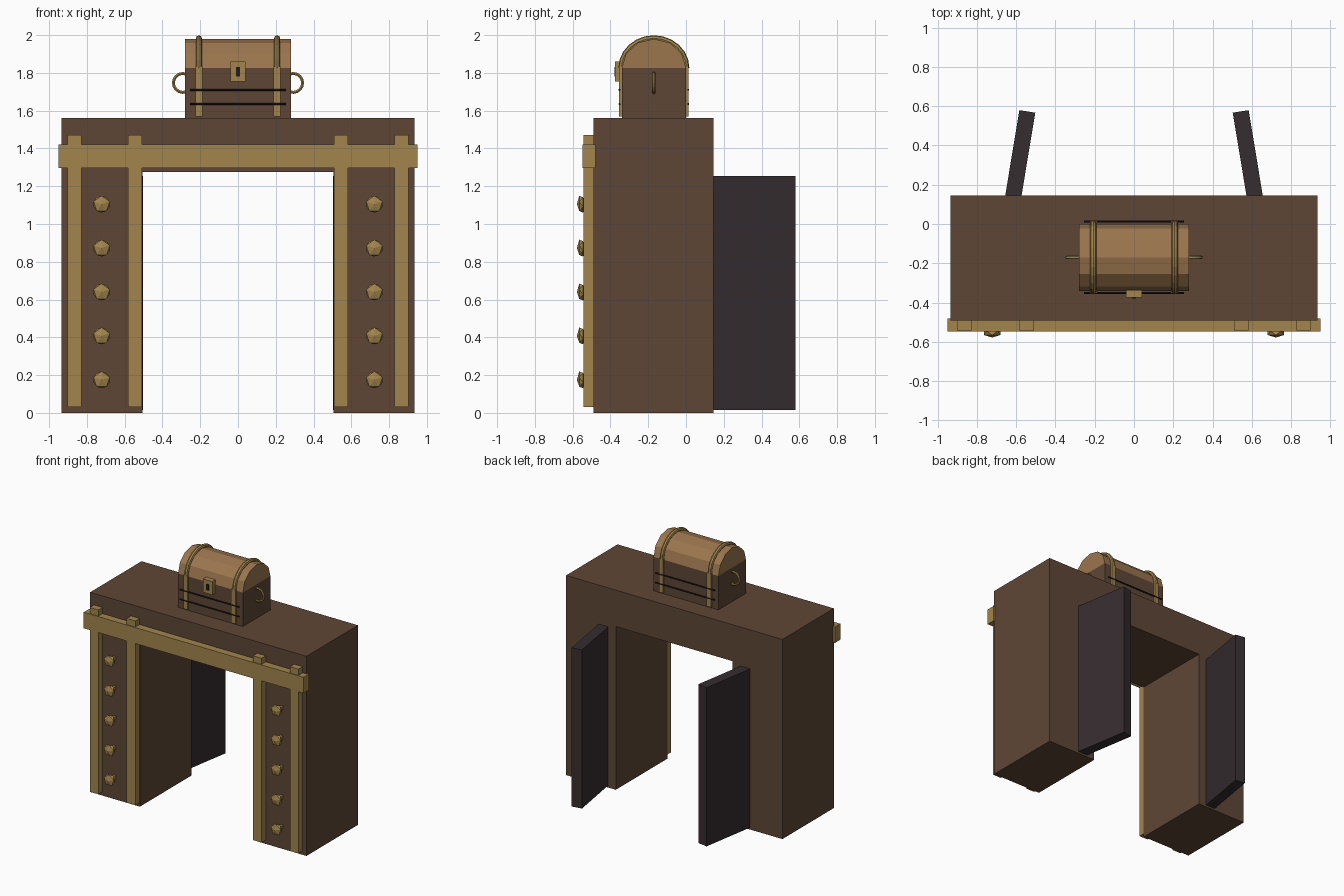
import bpy, bmesh, math
from mathutils import Matrix, Vector

cube = bpy.data.objects.get("Cube")
if cube:
    bpy.data.objects.remove(cube, do_unlink=True)


def material(name, r, g, b):
    m = bpy.data.materials.new(name)
    m.use_nodes = True
    m.diffuse_color = (r, g, b, 1)
    m.node_tree.nodes["Principled BSDF"].inputs["Base Color"].default_value = (r, g, b, 1)
    return m


WOOD = material("dark wood", 0.113, 0.062, 0.037)
LID = material("light wood", 0.33, 0.18, 0.076)
GOLD = material("aged gold", 0.36, 0.235, 0.075)
DOOR = material("charcoal door", 0.037, 0.026, 0.029)
IRON = material("black iron", 0.015, 0.012, 0.013)


def finish(name, bm, mat):
    bmesh.ops.recalc_face_normals(bm, faces=bm.faces)
    mesh = bpy.data.meshes.new(name)
    bm.to_mesh(mesh)
    bm.free()
    mesh.materials.append(mat)
    ob = bpy.data.objects.new(name, mesh)
    bpy.context.collection.objects.link(ob)
    return ob


def box(name, x, y, z, mat):
    """Box from (min, max) pairs on each axis."""
    bm = bmesh.new()
    bmesh.ops.create_cube(bm, size=1)
    for v in bm.verts:
        v.co = [sum(r) / 2 + c * (r[1] - r[0]) for c, r in zip(v.co, (x, y, z))]
    return finish(name, bm, mat)


def prism(name, points, axis, start, depth, mat):
    """Extrude a 2D outline along x or y."""
    bm = bmesh.new()
    place = (lambda a, b: (start, a, b)) if axis == "x" else (lambda a, b: (a, start, b))
    face = bm.faces.new([bm.verts.new(place(a, b)) for a, b in points])
    ext = bmesh.ops.extrude_face_region(bm, geom=[face])
    move = Vector((depth, 0, 0)) if axis == "x" else Vector((0, depth, 0))
    bmesh.ops.translate(bm, vec=move, verts=[v for v in ext["geom"] if isinstance(v, bmesh.types.BMVert)])
    return finish(name, bm, mat)


def tube(name, path, radius, sides, bend_normal, mat):
    """Sweep a round section along a planar path."""
    bm = bmesh.new()
    path = [Vector(p) for p in path]
    n = Vector(bend_normal)
    rings = []
    for i, p in enumerate(path):
        t = (path[min(i + 1, len(path) - 1)] - path[max(i - 1, 0)]).normalized()
        u = t.cross(n)
        angles = [math.tau * k / sides for k in range(sides)]
        rings.append([bm.verts.new(p + radius * (math.cos(a) * n + math.sin(a) * u)) for a in angles])
    for r, s in zip(rings, rings[1:]):
        for k in range(sides):
            j = (k + 1) % sides
            bm.faces.new((r[k], r[j], s[j], s[k]))
    bm.faces.new(rings[0])
    bm.faces.new(rings[-1])
    return finish(name, bm, mat)


def arc(count, first=0, last=180):
    return [math.radians(first + (last - first) * i / count) for i in range(count + 1)]


# Gate body
W, T, IN, OPEN = 0.935, 1.56, 0.505, 1.275
prism("gate_body", [(-W, 0), (-W, T), (W, T), (W, 0), (IN, 0), (IN, OPEN), (-IN, OPEN), (-IN, 0)],
      "y", -0.49, 0.635, WOOD)

# Gold frame on the front
box("front_beam", (-0.95, 0.95), (-0.548, -0.48), (1.297, 1.422), GOLD)
for side, s in (("left", 1), ("right", -1)):
    for label, a, b in (("inner", 0.508, 0.583), ("outer", 0.828, 0.902)):
        box(f"{side}_{label}_post", sorted((s * a, s * b)), (-0.542, -0.485), (0.03, 1.47), GOLD)

    # Faceted studs
    for i in range(5):
        bm = bmesh.new()
        bmesh.ops.create_icosphere(bm, subdivisions=1, radius=0.05)
        bm.transform(Matrix.Translation((s * 0.722, -0.555, 0.175 + i * 0.2325))
                     @ Matrix.Diagonal((1, 0.45, 1, 1))
                     @ Matrix.Rotation(math.pi / 2, 4, "X") @ Matrix.Rotation(math.pi / 2, 4, "Z"))
        finish(f"{side}_stud_{i + 1}", bm, GOLD)
        # Stem joining the stud to the pillar
        box(f"{side}_stud_stem_{i + 1}", (s * 0.722 - 0.012, s * 0.722 + 0.012), (-0.55, -0.485),
            (0.163 + i * 0.2325, 0.187 + i * 0.2325), GOLD)

    # Open door leaf
    door = box(f"{side}_door", (-0.041, 0.041), (-0.58, 0), (0.015, 1.255), DOOR)
    door.location = (s * 0.543, 0.573, 0)
    door.rotation_euler.z = s * math.radians(9.4)

# Chest
CY, R, SEAM = -0.17, 0.17, 1.825
box("chest_base", (-0.28, 0.28), (CY - R, CY + R), (T, SEAM), WOOD)
prism("chest_lid", [(CY + R * math.cos(a), SEAM + 0.155 * math.sin(a)) for a in arc(6)],
      "x", -0.28, 0.56, LID)

for side, s in (("left", 1), ("right", -1)):
    # Straps over lid and base
    x = s * 0.207
    tube(f"{side}_lid_strap",
         [(x, CY + 0.172 * math.cos(a), SEAM + 0.158 * math.sin(a)) for a in arc(12)],
         0.016, 8, (1, 0, 0), GOLD)
    for label, d in (("front", -1), ("back", 1)):
        box(f"{side}_{label}_strap", (x - 0.018, x + 0.018),
            sorted((CY + d * 0.16, CY + d * 0.184)), (1.57, 1.835), GOLD)
    # Ring handle
    tube(f"{side}_handle",
         [(s * (0.292 + 0.05 * math.cos(a)), CY, 1.747 + 0.05 * math.sin(a)) for a in arc(10, -110, 110)],
         0.009, 6, (0, 1, 0), GOLD)

# Iron bands
for label, y in (("front", CY - R - 0.012), ("back", CY + R + 0.012)):
    for level, z in (("lower", 1.635), ("upper", 1.71)):
        tube(f"{label}_{level}_band", [(-0.255, y, z), (0.255, y, z)], 0.006, 6, (0, 0, 1), IRON)

# Lock and keyhole
box("lock_plate", (-0.04, 0.04), (-0.375, -0.335), (1.755, 1.86), GOLD)
box("keyhole", (-0.01, 0.01), (-0.379, -0.373), (1.782, 1.83), IRON)
